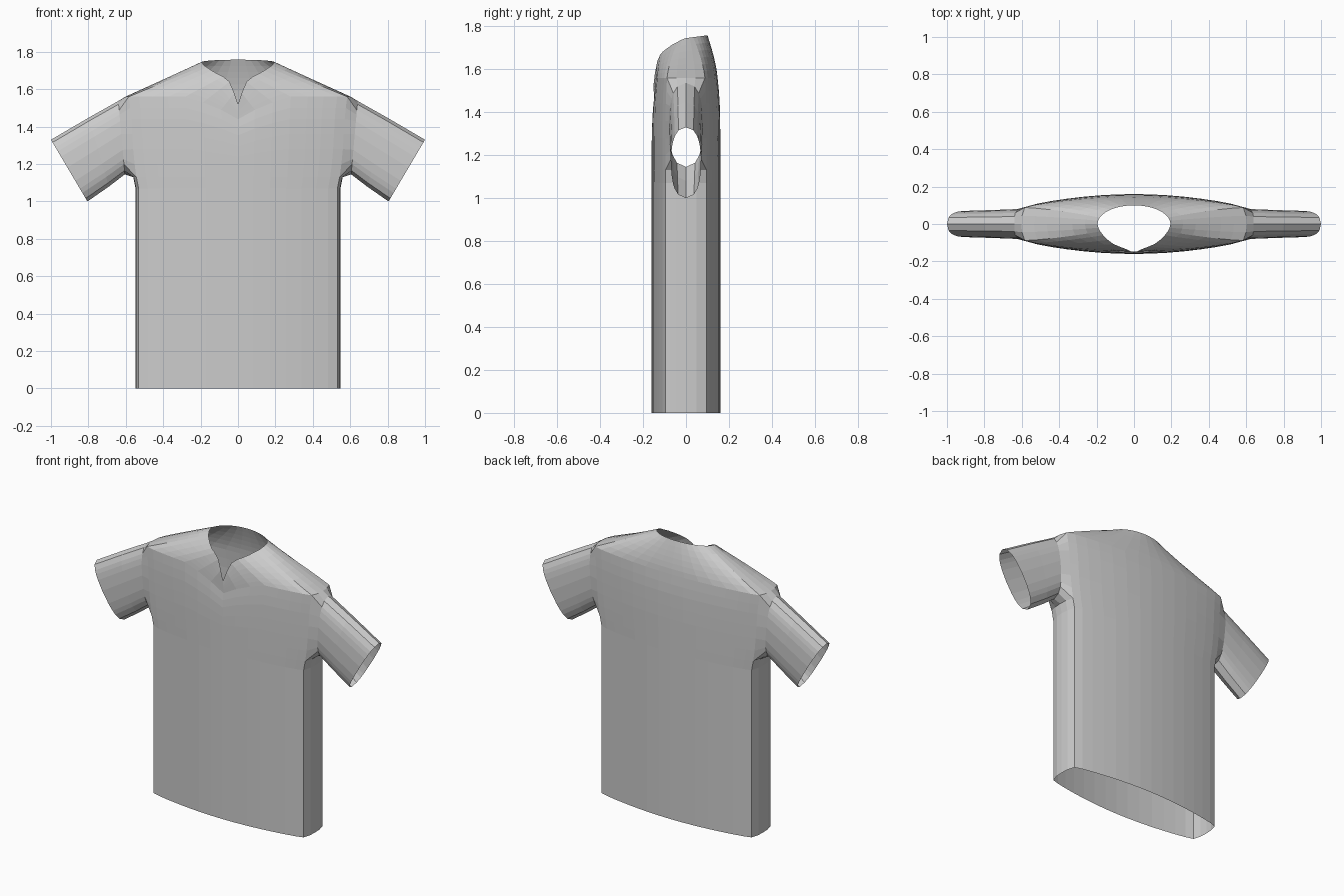
import bpy, bmesh, math

old = bpy.data.objects.get("Cube")
if old:
    bpy.data.objects.remove(old, do_unlink=True)

cloth = bpy.data.materials.new("grey_cloth")
cloth.use_nodes = True
grey = (0.6, 0.6, 0.6, 1)
cloth.diffuse_color = grey
cloth.node_tree.nodes["Principled BSDF"].inputs["Base Color"].default_value = grey

# Quarter of the lens-shaped body section, side seam to centre
section = [(1, 0), (.995, .3), (.97, .6), (.88, .69), (.76, .77),
           (.62, .845), (.47, .91), (.31, .96), (.15, .99), (0, 1)]
# Body rows: height, half width, half depth
rows = [(0, .548, .16), (1.07, .548, .16), (1.13, .56, .16), (1.2, .57, .16),
        (1.28, .578, .16), (1.36, .583, .159), (1.44, .588, .157),
        (1.5, .594, .153), (1.56, .602, .147)]
# Front neckline, shoulder to the point of the V
neck_front = [(.195, 0, 1.745), (.19, -.02, 1.738), (.18, -.04, 1.727),
              (.165, -.06, 1.717), (.14, -.085, 1.7), (.11, -.107, 1.683),
              (.08, -.12, 1.668), (.045, -.133, 1.64), (.02, -.145, 1.58),
              (0, -.152, 1.52)]
dip = {7: .03, 8: .07, 9: .12}
LAST = len(section) - 1
ARM_ROW, TOP_ROW, ARM_COL = 2, len(rows) - 1, 2
YOKE_STEPS = 6


def body_point(j, row):
    """Point in column j (negative is the back) on a body row."""
    z, w, d = row
    u, v = section[abs(j)]
    if j > 0:
        z -= dip.get(j, 0) * max(0, (z - 1.13) / .43)
    return (w * u, -math.copysign(d * v, j), z)


def neck_point(j):
    if j >= 0:
        return neck_front[j]
    a = -j / LAST * math.pi / 2
    return (.195 * math.cos(a), .1 * math.sin(a), 1.745 + .013 * math.sin(a))


def yoke_point(j, t):
    a, b = body_point(j, rows[-1]), neck_point(j)
    return tuple(p + (q - p) * s for p, q, s in zip(a, b, (t, t ** 1.4, t)))


bm = bmesh.new()
cols = range(-LAST, LAST + 1)

# Body and shoulder yoke, as one grid
grid = [{j: bm.verts.new(body_point(j, r)) for j in cols} for r in rows]
for i in range(1, YOKE_STEPS + 1):
    grid.append({j: bm.verts.new(yoke_point(j, i / YOKE_STEPS)) for j in cols})
for i in range(len(grid) - 1):
    for j in cols[:-1]:
        if ARM_ROW <= i < TOP_ROW and -ARM_COL <= j < ARM_COL:
            continue  # armhole
        bm.faces.new((grid[i][j], grid[i][j + 1], grid[i + 1][j + 1], grid[i + 1][j]))

# Armhole edge, in order around the opening
rim = [grid[ARM_ROW][j] for j in range(-ARM_COL, ARM_COL)]
rim += [grid[i][ARM_COL] for i in range(ARM_ROW, TOP_ROW)]
rim += [grid[TOP_ROW][j] for j in range(ARM_COL, -ARM_COL, -1)]
rim += [grid[i][-ARM_COL] for i in range(TOP_ROW, ARM_ROW, -1)]
angles = [math.atan2(v.co.y / .09, (v.co.z - 1.345) / .215) for v in rim]


def soft(x):
    return math.copysign(abs(x) ** .85, x)


# Sleeve rings: top x, top z, bottom x, bottom z, half depth
previous = rim
for tx, tz, bx, bz, d in [(.64, 1.537, .605, 1.145, .08),
                          (.8, 1.447, .69, 1.08, .075),
                          (1, 1.33, .805, 1, .07)]:
    ring = []
    for a in angles:
        s = (1 + soft(math.cos(a))) / 2
        ring.append(bm.verts.new((bx + (tx - bx) * s, d * soft(math.sin(a)),
                                  bz + (tz - bz) * s)))
    for k in range(len(ring)):
        n = (k + 1) % len(ring)
        bm.faces.new((previous[k], previous[n], ring[n], ring[k]))
    previous = ring

bmesh.ops.recalc_face_normals(bm, faces=bm.faces)
bm.faces.ensure_lookup_table()
# Keep the outside of the open shell facing out
hem = max(bm.faces, key=lambda f: -f.calc_center_median().y if f.calc_area() > .05 else -1)
if hem.normal.y > 0:
    bmesh.ops.reverse_faces(bm, faces=bm.faces)

mesh = bpy.data.meshes.new("shirt")
bm.to_mesh(mesh)
bm.free()
mesh.materials.append(cloth)
shirt = bpy.data.objects.new("shirt", mesh)
bpy.context.collection.objects.link(shirt)

# Other half of the shirt
mirror = shirt.modifiers.new("mirror", "MIRROR")
mirror.use_clip = True
mirror.merge_threshold = .0005
